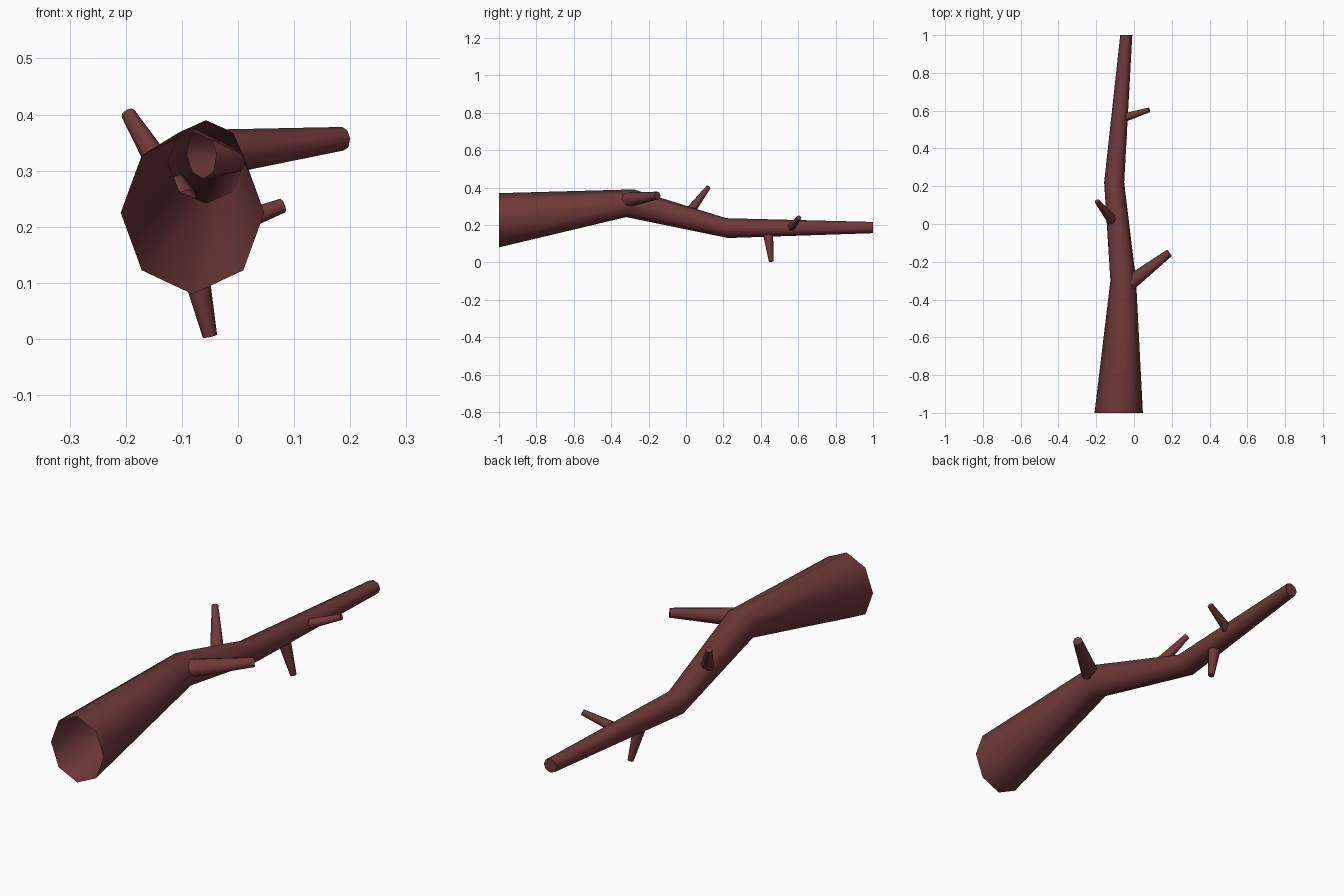
import bpy, bmesh, math
from mathutils import Vector

if "Cube" in bpy.data.objects:
    bpy.data.objects.remove(bpy.data.objects["Cube"])

bark = bpy.data.materials.new("dark_red_bark")
bark.diffuse_color = (0.16, 0.041, 0.039, 1)
bark.use_nodes = True
bark.node_tree.nodes["Principled BSDF"].inputs["Base Color"].default_value = bark.diffuse_color
SIDES = 8


def tube(name, rings):
    """Skin rings of points; the start is left open, the end is capped."""
    bm = bmesh.new()
    loops = [[bm.verts.new(p) for p in ring] for ring in rings]
    for a, b in zip(loops, loops[1:]):
        for i in range(SIDES):
            j = (i + 1) % SIDES
            bm.faces.new((a[i], a[j], b[j], b[i])).smooth = True
    bm.faces.new(loops[-1])
    # face outwards, judged from the axis of the first segment
    f = bm.faces[:][0]
    mid = sum((v.co for v in loops[0] + loops[1]), Vector()) / (2 * SIDES)
    bm.normal_update()
    if f.normal.dot(f.calc_center_median() - mid) < 0:
        bmesh.ops.reverse_faces(bm, faces=bm.faces[:])
    me = bpy.data.meshes.new(name)
    bm.to_mesh(me)
    bm.free()
    me.materials.append(bark)
    ob = bpy.data.objects.new(name, me)
    bpy.context.collection.objects.link(ob)
    bpy.ops.object.select_all(action='DESELECT')
    ob.select_set(True)
    bpy.context.view_layer.objects.active = ob
    bpy.ops.object.shade_smooth_by_angle(angle=math.radians(60))


angles = [2 * math.pi * i / SIDES for i in range(SIDES)]


def trunk_ring(x, y, z, rx, rz, lean):
    return [Vector((x + rx * math.cos(a), y + lean * math.sin(a),
                    z + rz * math.sin(a))) for a in angles]


def twig(name, base, tip, r0, r1):
    base, tip = Vector(base), Vector(tip)
    d = (tip - base).normalized()
    up = Vector((0, 0, 1)) if abs(d.z) < 0.9 else Vector((0, 1, 0))
    u = d.cross(up).normalized()
    w = u.cross(d)
    tube(name, [[c + r * (u * math.cos(a) + w * math.sin(a)) for a in angles]
                for c, r in ((base, r0), (tip, r1))])


# main bent branch: x, y, z, half width, half height, lean along y
tube("main_branch", [trunk_ring(*r) for r in (
    (-0.081, -1.0, 0.225, 0.128, 0.145, 0.0),
    (-0.057, -0.30, 0.316, 0.068, 0.074, 0.02),
    (-0.105, 0.22, 0.183, 0.053, 0.053, -0.005),
    (-0.041, 1.0, 0.186, 0.032, 0.030, 0.0))])

# side twigs, rooted on the branch axis
twig("large_right_twig", (-0.065, -0.345, 0.329), (0.187, -0.153, 0.357), 0.044, 0.021)
twig("upper_left_twig", (-0.10, 0.0, 0.245), (-0.196, 0.12, 0.402), 0.030, 0.013)
twig("lower_twig", (-0.09, 0.435, 0.185), (-0.05, 0.456, 0.005), 0.030, 0.013)
twig("small_right_twig", (-0.077, 0.555, 0.178), (0.08, 0.604, 0.238), 0.024, 0.013)
